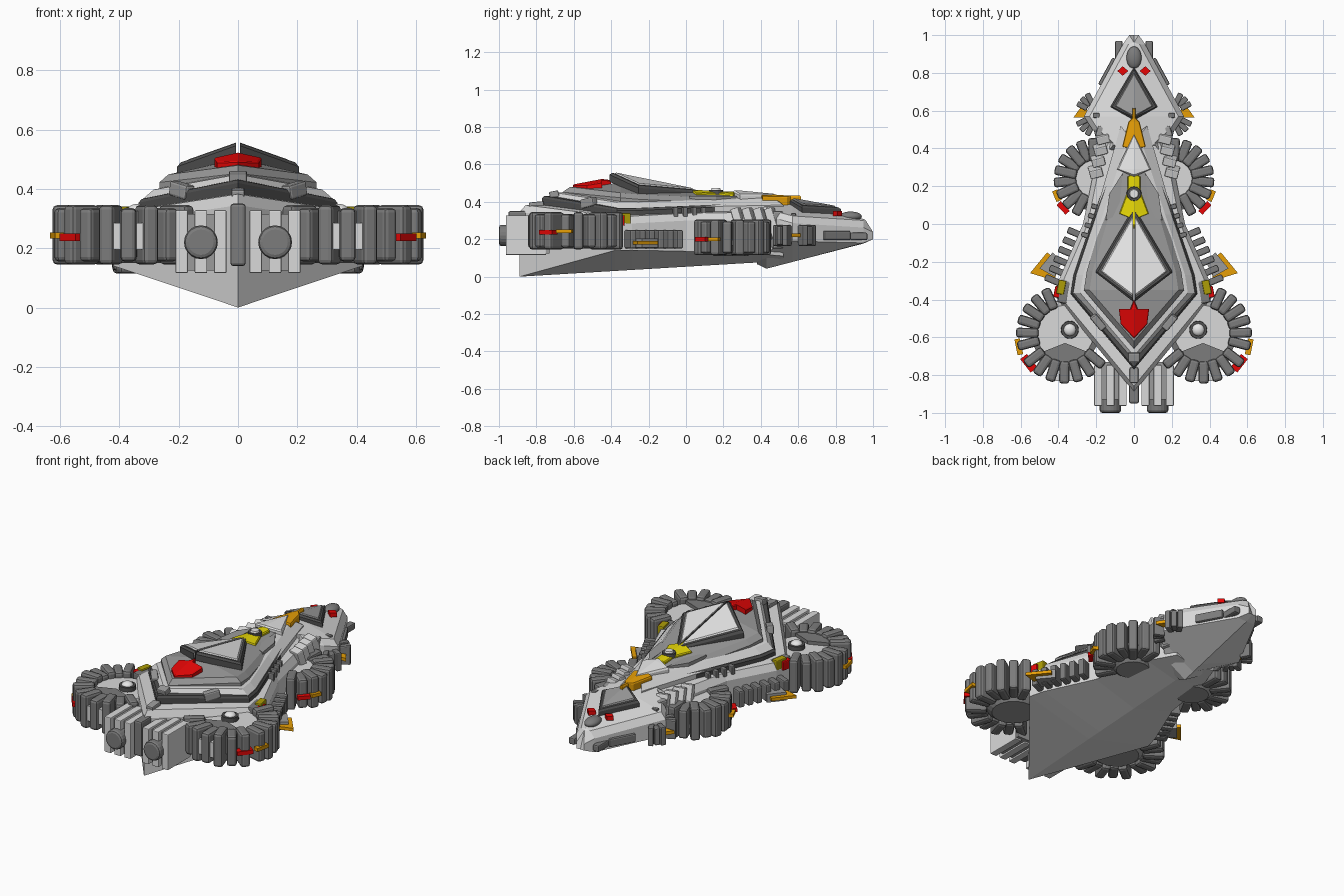
import bpy, bmesh, math
from mathutils import Matrix

if "Cube" in bpy.data.objects:
    bpy.data.objects.remove(bpy.data.objects["Cube"])

def mat(name, r, g, b):
    m = bpy.data.materials.new(name)
    m.diffuse_color = (r, g, b, 1)
    m.use_nodes = True
    m.node_tree.nodes["Principled BSDF"].inputs["Base Color"].default_value = m.diffuse_color
    return m
WHITE = mat("white", .84, .84, .84)
LIGHT = mat("light_grey", .70, .70, .70)
MID = mat("mid_grey", .33, .33, .33)
DARK = mat("dark_grey", .20, .20, .20)
BLACK = mat("charcoal", .08, .08, .08)
RED = mat("red", .85, .002, .002)
ORANGE = mat("orange", .83, .36, .002)
YELLOW = mat("yellow", .84, .72, .002)
OLIVE = mat("olive_yellow", .42, .34, .002)

def finish(name, bm, m, bevel=0, mirror=False, smooth=False):
    bmesh.ops.recalc_face_normals(bm, faces=bm.faces)
    me = bpy.data.meshes.new(name)
    bm.to_mesh(me)
    bm.free()
    ob = bpy.data.objects.new(name, me)
    bpy.context.collection.objects.link(ob)
    me.materials.append(m)
    if smooth:
        for p in me.polygons:
            p.use_smooth = True
    if bevel:
        b = ob.modifiers.new("bevel", 'BEVEL')
        b.width, b.segments = bevel, 2
    if mirror:
        mm = ob.modifiers.new("mirror", 'MIRROR')
        mm.use_mirror_merge = False
    return ob

def pw(*pts):
    """piecewise linear function of y"""
    def f(y):
        if y <= pts[0][0]:
            return pts[0][1]
        for (a, u), (b, v) in zip(pts, pts[1:]):
            if y <= b:
                return u + (v - u) * (y - a) / (b - a)
        return pts[-1][1]
    return f

def roof(f, k):
    return lambda x, y: f(y) - k * x

def slab(name, outline, bot, top, m, inset=.02, chamfer=.02, gap=0):
    """symmetric ridged layer; outline = half plan from rear to front"""
    bm = bmesh.new()
    last = len(outline) - 1
    for s in (1, -1):
        rows = []
        for i, (x, y) in enumerate(outline):
            x = max(x, gap)
            xi = max(x - inset, gap)
            yi = y + (inset * 1.3 if i == 0 else -inset * 1.3 if i == last else 0)
            co = [(gap, y, bot(gap, y)), (x, y, bot(x, y)), (x, y, top(x, y) - chamfer),
                  (xi, yi, top(xi, yi)), (gap, yi, top(gap, yi))]
            rows.append([bm.verts.new((s * a, b, c)) for a, b, c in co])
        for a, b in zip(rows, rows[1:]):
            for j in range(5 if gap else 4):
                k = (j + 1) % 5
                bm.faces.new((a[j], a[k], b[k], b[j]))
        for i in (0, last):
            if outline[i][0] > gap + .001:
                bm.faces.new(rows[i])
    bmesh.ops.remove_doubles(bm, verts=bm.verts, dist=1e-5)
    return finish(name, bm, m)

def boxes(name, items, m, bevel=0, mirror=True):
    """items: centre, size, turn about z, tilt about x"""
    bm = bmesh.new()
    for c, d, rz, rx in items:
        M = (Matrix.Translation(c) @ Matrix.Rotation(rz, 4, 'Z') @ Matrix.Rotation(rx, 4, 'X')
             @ Matrix.Diagonal((*d, 1)))
        bmesh.ops.create_cube(bm, size=1, matrix=M)
    return finish(name, bm, m, bevel, mirror)

def prism(name, pts, z0, z1, m, mirror=True):
    bm = bmesh.new()
    lo = [bm.verts.new((x, y, z0)) for x, y in pts]
    hi = [bm.verts.new((x, y, z1)) for x, y in pts]
    bm.faces.new(lo)
    bm.faces.new(hi)
    for i in range(len(pts)):
        j = (i + 1) % len(pts)
        bm.faces.new((lo[i], lo[j], hi[j], hi[i]))
    return finish(name, bm, m, 0, mirror)

def cone(name, c, r1, r2, z0, z1, m, n=20):
    bm = bmesh.new()
    bmesh.ops.create_cone(bm, cap_ends=True, segments=n, radius1=r1, radius2=r2, depth=z1 - z0,
                          matrix=Matrix.Translation((c[0], c[1], (z0 + z1) / 2)))
    return finish(name, bm, m, 0, c[0] != 0)

def ball(name, c, d, m):
    bm = bmesh.new()
    bmesh.ops.create_uvsphere(bm, u_segments=20, v_segments=12, radius=1,
                              matrix=Matrix.Translation(c) @ Matrix.Diagonal((*d, 1)))
    return finish(name, bm, m, 0, c[0] != 0, True)

def ring(name, c, r, a0, a1, n, size, z, m, bevel):
    """fan of rounded blocks around a pod"""
    items = []
    for i in range(n):
        a = math.radians(a0 + (a1 - a0) * i / (n - 1))
        h = size[2] * (1 - .1 * (i % 2))
        items.append(((c[0] + r * math.cos(a), c[1] + r * math.sin(a), z), (size[0], size[1], h), a, 0))
    return boxes(name, items, m, bevel)

# main hull and its stepped decks
keel = pw((-.89, 0), (.45, .08))
edge = pw((-.89, .09), (-.4, .14), (.45, .15))
slab("main_hull", [(0, -.89), (.42, -.38), (.395, -.29), (.27, 0), (.2, .35), (.13, .52)],
     lambda x, y: keel(y) + (edge(y) - keel(y)) * min(1, x / .3),
     roof(pw((-.89, .38), (-.7, .395), (.5, .37)), .17), LIGHT, .025, .035)
slab("dark_step", [(0, -.77), (.335, -.37), (.32, -.27), (.212, .05), (.06, .48)],
     lambda x, y: .28, roof(pw((-.77, .43), (-.5, .445), (.5, .41)), .23), BLACK, .01, .01)
slab("upper_deck", [(0, -.75), (.325, -.365), (.31, -.27), (.205, .05), (.07, .52)],
     lambda x, y: .34, roof(pw((-.75, .435), (-.6, .475), (0, .45), (.5, .425)), .24), LIGHT, .04, .025)
ridge = pw((-.66, .472), (-.45, .512), (.07, .45), (.3, .44), (.5, .42))
slab("top_deck", [(0, -.66), (.265, -.35), (.25, -.25), (.14, .12), (.03, .46)],
     lambda x, y: .36, roof(ridge, .22), MID, .03, .02)

# nose hull
nk = pw((.36, .08), (.42, .04), (.98, .185), (1, .2))
slab("nose_hull", [(.14, .38), (.14, .43), (.22, .5), (.265, .57), (.06, .95), (.025, 1)],
     lambda x, y: nk(y) + max(0, .19 - nk(y)) * min(1, x / .25),
     roof(pw((.4, .405), (.8, .365), (.94, .315), (1, .275)), .27), LIGHT, .03, .03)

# ridge plates on top
pl = roof(pw((-.41, .565), (.07, .468)), .2)
def lift(f, d):
    return lambda x, y: f(x, y) + d
slab("big_plate_rim", [(0, -.41), (.205, -.255), (0, .08)], lift(pl, -.055), lift(pl, -.006), BLACK, .012, .012, .006)
slab("big_plate", [(0, -.385), (.178, -.25), (0, .045)], lift(pl, -.03), pl, WHITE, .01, .008, .007)
npl = roof(pw((.55, .425), (.82, .375)), .22)
slab("nose_plate_rim", [(0, .55), (.125, .62), (0, .83)], lift(npl, -.05), lift(npl, -.006), BLACK, .01, .01)
slab("nose_plate", [(0, .565), (.1, .625), (0, .80)], lift(npl, -.03), npl, MID, .006, .005)
rd = roof(ridge, .22)
slab("orange_wedge", [(0, .395), (.062, .41), (.03, .54), (.01, .56), (.008, .615)],
     lift(rd, -.03), lift(rd, .014), ORANGE, .004, .006)
slab("white_wedge", [(0, .25), (.09, .29), (0, .48)], lift(rd, -.03), lift(rd, .02), WHITE, .008, .008)
slab("yellow_plate", [(0, -.03), (.015, .03), (.078, .055), (.035, .17), (.035, .25), (0, .27)],
     lift(rd, -.03), lift(rd, .012), YELLOW, .005, .005)
slab("red_arrow", [(0, -.605), (.07, -.53), (.08, -.45), (.02, -.45), (0, -.40)],
     lift(rd, -.03), lift(rd, .01), RED, .006, .004)
prism("ridge_fin_plate", [(.08, .05), (.15, .02), (.13, .16), (.06, .27)], .40, .432, MID)
cone("hatch_rim", (0, .16), .04, .037, .44, .464, BLACK)
cone("hatch", (0, .16), .031, .022, .45, .474, WHITE)
ball("nose_dome", (0, .88, .322), (.04, .06, .026), DARK)
prism("nose_red_mark", [(.03, .81), (.06, .785), (.088, .81), (.06, .835)], .325, .35, RED)
boxes("nose_guns", [((.08, .905, .215), (.04, .13, .04), 0, 0), ((.13, .8, .22), (.05, .16, .05), .5, 0)], DARK, .008)
boxes("nose_vents", [((.2, .575, .325), (.035, .025, .03), 0, 0)], DARK, .005)

# slanted armour ribs beside the neck
boxes("neck_ribs", [((.17 + .012 * i, .47 - .06 * i, .28), (.07, .045, .18), -.25, .3) for i in range(4)], LIGHT, .006)
boxes("neck_blocks", [((.15, .48, .25), (.1, .06, .2), .3, 0)], MID, .01)

# front pods
FP = (.21, .24)
cone("front_pod_core", FP, .09, .17, .11, .17, MID)
cone("front_pod_cover", FP, .17, .13, .17, .285, LIGHT)
ring("front_pod_blocks", FP, .155, 88, -62, 9, (.12, .052, .19), .21, DARK, .013)
boxes("front_pod_red", [((.375, .085, .2), (.07, .03, .022), math.radians(47), 0)], RED)
boxes("front_pod_orange", [((.408, .15, .2), (.03, .06, .02), -.4, 0)], ORANGE)

# rear pods
RP = (.365, -.58)
cone("rear_pod_core", RP, .12, .17, .15, .19, MID)
cone("rear_pod_cover", RP, .18, .15, .19, .305, LIGHT)
ring("rear_pod_outer_blocks", RP, .2, 66, -15, 6, (.12, .052, .20), .245, DARK, .015)
ring("rear_pod_back_blocks", RP, .205, -38, -140, 7, (.12, .054, .20), .245, DARK, .015)
boxes("rear_pod_link", [((.375, -.8, .24), (.14, .06, .09), 0, 0)], LIGHT)
def fan(a0, a1, r):
    return [(RP[0] + r * math.cos(math.radians(a)), RP[1] + r * math.sin(math.radians(a)))
            for a in [a0 + (a1 - a0) * i / 6 for i in range(7)]]
prism("rear_pod_fan", [(RP[0], RP[1] - .05)] + fan(-145, -35, .2), .2, .325, DARK)
cone("pod_turret_rim", (.34, -.56), .048, .046, .29, .33, BLACK)
ball("pod_turret", (.34, -.56, .327), (.033, .033, .022), WHITE)
boxes("rear_pod_red", [((.557, -.737, .237), (.045, .09, .024), math.radians(-38), 0)], RED)
boxes("rear_pod_orange", [((.61, -.65, .243), (.03, .085, .02), -.2, 0)], ORANGE)

# small block rows and fins along the flanks
ring("nose_side_front_blocks", (.19, .58), .095, 62, 28, 3, (.06, .03, .11), .22, DARK, .006)
ring("nose_side_back_blocks", (.19, .58), .095, -25, -62, 3, (.06, .03, .11), .22, DARK, .006)
prism("nose_side_fin", [(.25, .61), (.28, .62), (.32, .565), (.25, .565)], .213, .232, ORANGE)
boxes("flank_blocks", [((.305 + .024 * i, -.05 - .05 * i, .2), (.1, .036, .1), .4, 0) for i in range(6)], DARK, .008)
prism("flank_fin", [(.46, -.15), (.55, -.26), (.42, -.30), (.40, -.2)], .172, .19, ORANGE)
prism("flank_fin_cover", [(.43, -.15), (.50, -.235), (.42, -.28), (.38, -.2)], .155, .205, MID)
boxes("shoulder_yellow", [((.385, -.335, .31), (.04, .075, .06), .2, 0)], OLIVE, .006)
boxes("shoulder_red", [((.405, -.36, .30), (.035, .06, .055), .2, 0)], RED, .006)
boxes("shoulder_step", [((.37, -.36, .30), (.05, .12, .06), .2, 0)], DARK, .008)
boxes("deck_vents", [((.255 - .018 * i, -.06 + .05 * i, .345), (.05, .025, .05), .3, 0) for i in range(4)], DARK, .005)
boxes("rear_notches", [((.19, -.52, .395), (.04, .09, .05), -.7, .2)], MID, .008)
boxes("spine_blocks", [((0, -.705, .44), (.06, .05, .035), 0, .2), ((0, -.8, .385), (.045, .08, .03), 0, .1)], MID, .006, False)

# engines
boxes("engine_body", [((.125, -.83, .22), (.165, .2, .19), 0, 0)], MID)
boxes("engine_plates", [((x, -.855, .222), (.042, .215, .212), 0, 0) for x in (.06, .125, .19)], LIGHT, .004)
boxes("engine_divider", [((0, -.89, .245), (.052, .12, .21), 0, 0)], DARK, .01, False)
eb = bmesh.new()
bmesh.ops.create_cone(eb, cap_ends=True, segments=20, radius1=.057, radius2=.057, depth=.09,
                      matrix=Matrix.Translation((.125, -.955, .22)) @ Matrix.Rotation(math.pi / 2, 4, 'X'))
finish("engine_nozzle", eb, DARK, .014, True)
